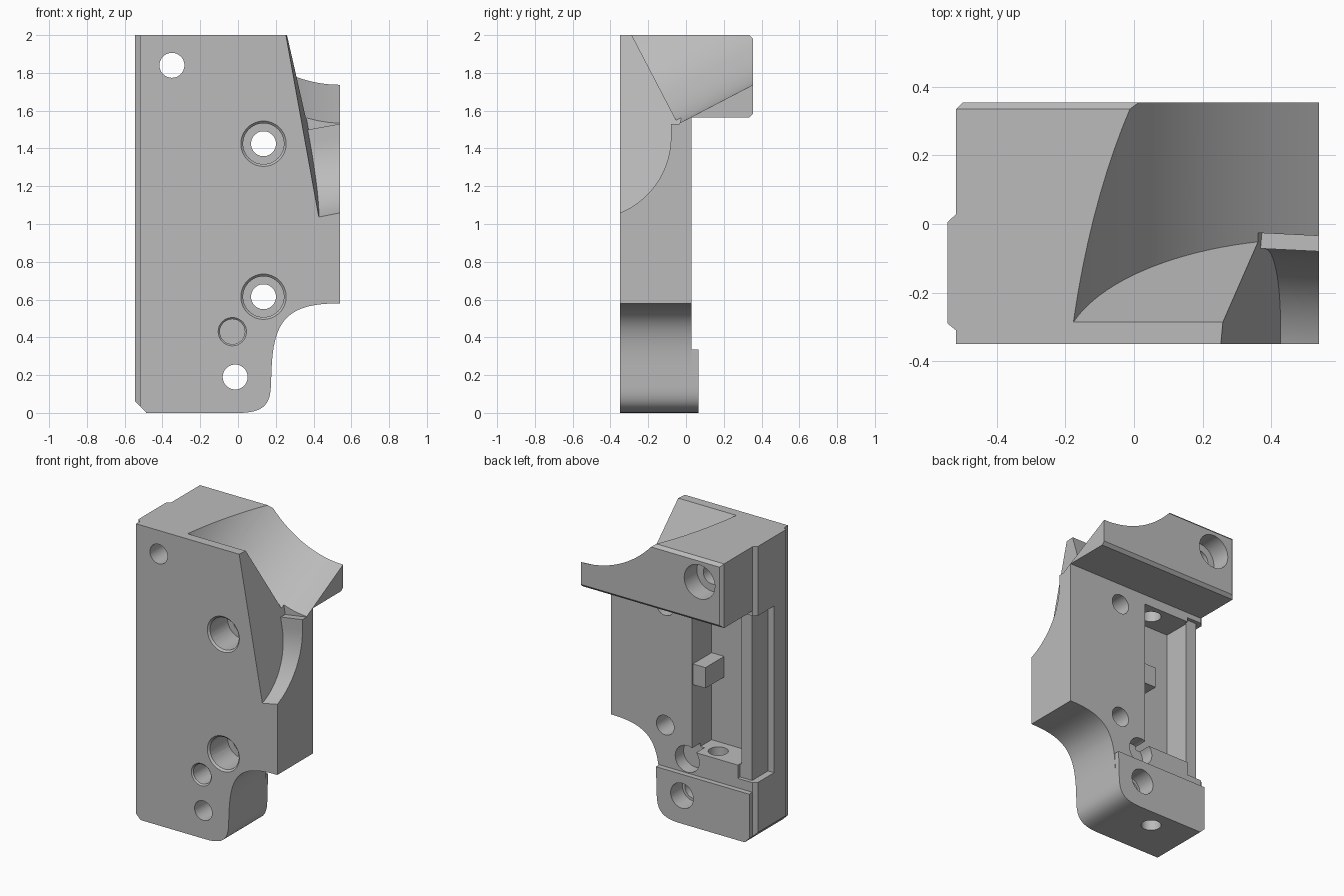
import bpy, bmesh, math
from mathutils import Vector
from mathutils.geometry import interpolate_bezier

if "Cube" in bpy.data.objects:
    bpy.data.objects.remove(bpy.data.objects["Cube"])

grey = bpy.data.materials.new("machined grey")
grey.use_nodes = True
grey.diffuse_color = (0.5, 0.5, 0.5, 1)
grey.node_tree.nodes["Principled BSDF"].inputs["Base Color"].default_value = (0.5, 0.5, 0.5, 1)


def finish(name, bm):
    bmesh.ops.recalc_face_normals(bm, faces=bm.faces)
    mesh = bpy.data.meshes.new(name)
    bm.to_mesh(mesh)
    bm.free()
    mesh.materials.append(grey)
    ob = bpy.data.objects.new(name, mesh)
    bpy.context.scene.collection.objects.link(ob)
    return ob


def loft(name, start, end):
    """Closed solid between two matching rings of points."""
    bm = bmesh.new()
    a = [bm.verts.new(p) for p in start]
    b = [bm.verts.new(p) for p in end]
    bm.faces.new(a)
    bm.faces.new(b)
    for i in range(len(a)):
        j = (i + 1) % len(a)
        bm.faces.new((a[i], a[j], b[j], b[i]))
    return finish(name, bm)


def box(name, x, y, z):
    ring = lambda h: [(x[0], y[0], h), (x[1], y[0], h), (x[1], y[1], h), (x[0], y[1], h)]
    return loft(name, ring(z[0]), ring(z[1]))


def plate(name, outline, y0, y1):
    return loft(name, [(x, y0, z) for x, z in outline], [(x, y1, z) for x, z in outline])


def rod(name, p, q, r0, r1=None, sides=48):
    p, q = Vector(p), Vector(q)
    d = (q - p).normalized()
    u = d.orthogonal().normalized()
    v = d.cross(u)
    ang = [2 * math.pi * i / sides for i in range(sides)]
    ring = lambda c, r: [c + (u * math.cos(t) + v * math.sin(t)) * r for t in ang]
    return loft(name, ring(p, r0), ring(q, r0 if r1 is None else r1))


def combine(target, other, operation):
    mod = target.modifiers.new(operation, "BOOLEAN")
    mod.operation, mod.object, mod.solver = operation, other, "EXACT"
    bpy.context.view_layer.objects.active = target
    bpy.ops.object.modifier_apply(modifier=mod.name)
    bpy.data.objects.remove(other)


def curve(a, b, c, d, n=14):
    pts = interpolate_bezier(*[Vector((p[0], p[1], 0)) for p in (a, b, c, d)], n)
    return [(p.x, p.y) for p in pts]


# Main plate with the curved waist above the foot
corner = curve((0, 0), (0.13, 0), (0.17, 0.04), (0.174, 0.14))
waist = curve((0.178, 0.24), (0.19, 0.5), (0.27, 0.58), (0.54, 0.58), 20)
body = plate("bracket_body", [(-0.52, 0)] + corner + waist + [(0.54, 2), (-0.52, 2)], -0.35, 0.03)

# Thicker foot
foot = plate("foot", [(-0.52, 0)] + corner + [(0.18, 0.335), (-0.52, 0.335)], -0.2, 0.065)
combine(body, foot, "UNION")

# Overhanging head with chamfered back edges
head = box("head", (-0.52, 0.54), (-0.2, 0.355), (1.565, 2))
bm = bmesh.new()
bm.from_mesh(head.data)
edges = [e for e in bm.edges if all(v.co.y > 0.3 for v in e.verts)
         and not all(v.co.x > 0.5 for v in e.verts)]
bmesh.ops.bevel(bm, geom=edges, offset=0.02, segments=1, affect="EDGES")
bm.to_mesh(head.data)
bm.free()
combine(body, head, "UNION")

# Raised side rail
rail = [(-0.45, -0.31), (-0.52, -0.31), (-0.545, -0.29), (-0.545, 0.005), (-0.52, 0.028), (-0.45, 0.028)]
combine(body, loft("rail", [(x, y, 0) for x, y in rail], [(x, y, 2) for x, y in rail]), "UNION")

# Bottom corner chamfer
cuts = [plate("corner_cut", [(-0.6, 0.115), (-0.485, 0), (-0.485, -0.1), (-0.6, -0.1)], -0.5, 0.5)]

# Large tilted round scoop through the head
axis = Vector((0, 0.887, 0.462))
up = Vector((0, -0.462, 0.887))
centre = Vector((0.54, -0.042, 1.53)) + up * 0.75
cuts.append(rod("head_scoop", centre, centre + axis * 1.5, 0.75, sides=128))

# Tilted slot in the front with a round lower end
arc = [(-0.513 + 0.433 * math.cos(t), 1.46 + 0.433 * math.sin(t))
       for t in [-math.pi / 2 * (1 - i / 24) for i in range(25)]]
outline = arc + [(-0.08, 1.53), (-0.035, 1.53), (-0.035, 2.3), (-0.513, 2.3)]


def slide(y, z, t):
    return (0.54 + t, y - 0.05 * t, z + 0.18 * t)


inner = [slide(y, z, (-0.285 + 0.09 * (y + 0.35) - 0.18 * (z - 2)) / 1.032) for y, z in outline]
cuts.append(loft("front_slot", inner, [slide(y, z, 0.3) for y, z in outline]))

# Back pocket, lowered rib and open side slot
cuts.append(box("pocket", (-0.42, -0.066), (-0.18, 0.2), (0.49, 1.5)))
cuts.append(box("rib_relief", (-0.505, -0.41), (0.005, 0.2), (0.4, 1.53)))
cuts.append(box("side_slot", (-0.7, -0.5), (-0.165, 0.2), (0.4, 1.53)))

# Screw holes, counterbores and the vertical bore
for x, z in [(-0.35, 1.84), (0.135, 1.425), (0.135, 0.615), (-0.03, 0.43), (-0.015, 0.19)]:
    cuts.append(rod("hole", (x, -0.5, z), (x, 0.5, z), 0.066))
for z in (1.425, 0.615):
    cuts.append(rod("counterbore", (0.135, -0.5, z), (0.135, -0.15, z), 0.108))
    cuts.append(rod("countersink", (0.135, -0.36, z), (0.135, -0.335, z), 0.13, 0.105))
cuts.append(rod("small_sink", (-0.03, -0.36, 0.43), (-0.03, -0.335, 0.43), 0.085, 0.06))
for x, y, z, r in [(-0.35, 0.22, 1.84, 0.115), (-0.03, -0.06, 0.43, 0.09), (-0.015, -0.06, 0.19, 0.085)]:
    cuts.append(rod("back_bore", (x, y, z), (x, 0.5, z), r))
cuts.append(rod("vertical_bore", (-0.195, -0.067, -0.1), (-0.195, -0.067, 1.7), 0.062))

for cut in cuts:
    combine(body, cut, "DIFFERENCE")

# Small stop block in the pocket
combine(body, box("stop_block", (-0.16, -0.05), (-0.2, 0.02), (0.94, 1.08)), "UNION")

bpy.ops.object.select_all(action="DESELECT")
body.select_set(True)
bpy.context.view_layer.objects.active = body
bpy.ops.object.shade_smooth_by_angle(angle=math.radians(25))
